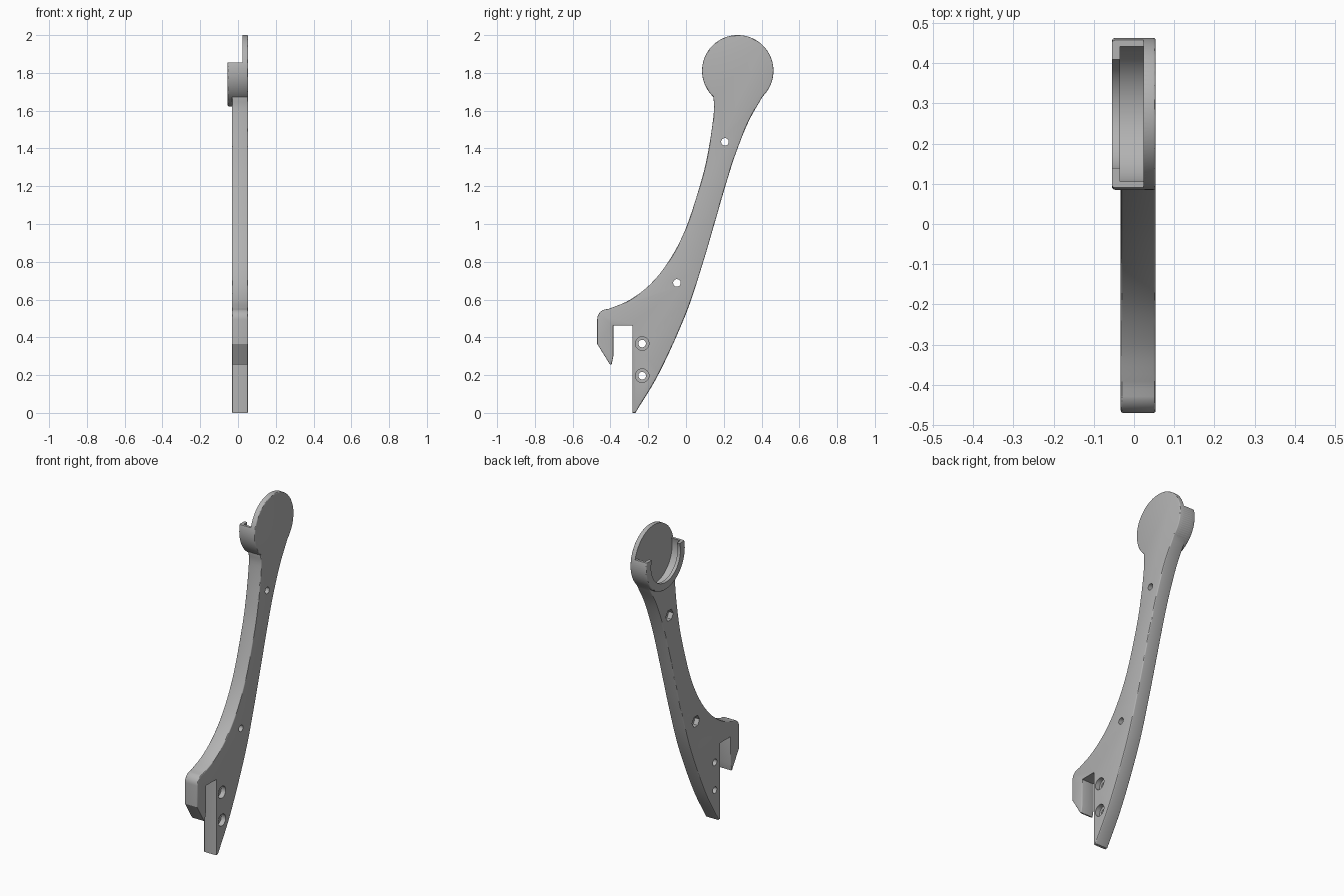
import bpy, bmesh, math
from mathutils import Vector

if "Cube" in bpy.data.objects:
    bpy.data.objects.remove(bpy.data.objects["Cube"], do_unlink=True)

grey = bpy.data.materials.new("plain grey")
grey.use_nodes = True
colour = (0.45, 0.45, 0.45, 1)
grey.diffuse_color = colour
grey.node_tree.nodes["Principled BSDF"].inputs["Base Color"].default_value = colour

BACK, FRONT = -0.033, 0.054      # arm thickness along x
CUP = -0.055                     # outer face of the cup
INNER = 0.024                    # inner face of the thin disc
CY, CZ, R = 0.274, 1.811, 0.189  # disc centre and radius
RIM = 1.855                      # top of the cup


def prism(name, outline, x0, x1, bevel=0):
    """Extrude a (y, z) outline along x, rounding the rims of both faces."""
    bm = bmesh.new()
    base = bm.faces.new([bm.verts.new((x0, y, z)) for y, z in outline])
    grown = bmesh.ops.extrude_face_region(bm, geom=[base])["geom"]
    bmesh.ops.translate(bm, vec=(x1 - x0, 0, 0),
                        verts=[v for v in grown if isinstance(v, bmesh.types.BMVert)])
    bmesh.ops.recalc_face_normals(bm, faces=bm.faces)
    if bevel:
        rims = [e for e in bm.edges if abs(e.verts[0].co.x - e.verts[1].co.x) < 1e-5]
        bmesh.ops.bevel(bm, geom=rims, offset=bevel, segments=3, profile=0.5,
                        affect='EDGES', clamp_overlap=True)
    mesh = bpy.data.meshes.new(name)
    bm.to_mesh(mesh)
    bm.free()
    mesh.materials.append(grey)
    obj = bpy.data.objects.new(name, mesh)
    bpy.context.collection.objects.link(obj)
    return obj


def arc(cy, cz, r, start, end, steps):
    return [(cy + r * math.cos(start + (end - start) * i / steps),
             cz + r * math.sin(start + (end - start) * i / steps)) for i in range(steps + 1)]


def circle(cy, cz, r, sides=64):
    return arc(cy, cz, r, 0, math.tau, sides)[:-1]


def spline(points, steps=6):
    """Smooth curve through the points, end points included."""
    p = [Vector(q) for q in points]
    p = [2 * p[0] - p[1]] + p + [2 * p[-1] - p[-2]]
    out = []
    for a, b, c, d in zip(p, p[1:], p[2:], p[3:]):
        for i in range(steps):
            t = i / steps
            out.append(tuple(0.5 * (2 * b + (c - a) * t + (2 * a - 5 * b + 4 * c - d) * t * t
                                    + (3 * b - a - 3 * c + d) * t ** 3)))
    return out + [tuple(p[-2])]


def combine(obj, other, operation):
    mod = obj.modifiers.new(operation, 'BOOLEAN')
    mod.operation, mod.solver, mod.object = operation, 'EXACT', other
    bpy.context.view_layer.objects.active = obj
    bpy.ops.object.modifier_apply(modifier=mod.name)
    bpy.data.objects.remove(other, do_unlink=True)


# Arm outline: rear edge, round head, front edge, hook and notch
rear = spline([(-0.268, 0), (-0.14, 0.215), (0, 0.525), (0.085, 0.78), (0.15, 1.0),
               (0.208, 1.2), (0.262, 1.37), (0.33, 1.54), (0.405, 1.674)])
front = spline([(0.145, 1.672), (0.148, 1.6), (0.127, 1.44), (0.087, 1.25), (0.0, 0.98),
                (-0.09, 0.805), (-0.19, 0.68), (-0.3, 0.597), (-0.41, 0.55)])
head = arc(CY, CZ, R, math.radians(-46), math.radians(227), 72)
hook = arc(-0.415, 0.495, 0.055, math.radians(105), math.pi, 8)
hook += [(-0.47, 0.365), (-0.402, 0.255), (-0.394, 0.255), (-0.385, 0.3),
         (-0.385, 0.463), (-0.284, 0.463), (-0.284, 0)]
arm = prism("hooked_arm", rear[:-1] + head + front[1:] + hook, BACK, FRONT, 0.006)

# Cup wall thickens the head, then everything above the rim is cut to a thin disc
combine(arm, prism("cup_wall", circle(CY, CZ, R, 96), CUP, FRONT - 0.02, 0.008), 'UNION')
above = [(0, RIM), (0.6, RIM), (0.6, 2.2), (0, 2.2)]
combine(arm, prism("rim_cutter", above, -0.2, INNER), 'DIFFERENCE')

# Round pocket and the narrower opening through the lip
combine(arm, prism("pocket_cutter", circle(CY, CZ, 0.174), -0.035, INNER), 'DIFFERENCE')
combine(arm, prism("opening_cutter", circle(CY, CZ, 0.142), -0.2, INNER - 0.005), 'DIFFERENCE')

# Bolt holes with hexagonal recesses on one face, screw holes with round ones on the other
for y, z in [(0.206, 1.435), (-0.048, 0.688)]:
    combine(arm, prism("bolt_cutter", circle(y, z, 0.02, 24), -0.2, 0.2), 'DIFFERENCE')
    combine(arm, prism("nut_cutter", circle(y, z, 0.036, 6), -0.2, BACK + 0.03), 'DIFFERENCE')
for y, z in [(-0.232, 0.367), (-0.232, 0.197)]:
    combine(arm, prism("screw_cutter", circle(y, z, 0.02, 24), -0.2, 0.2), 'DIFFERENCE')
    combine(arm, prism("recess_cutter", circle(y, z, 0.036, 32), FRONT - 0.03, 0.2), 'DIFFERENCE')

bpy.ops.object.select_all(action='DESELECT')
arm.select_set(True)
bpy.context.view_layer.objects.active = arm
bpy.ops.object.shade_smooth_by_angle(angle=math.radians(30))
